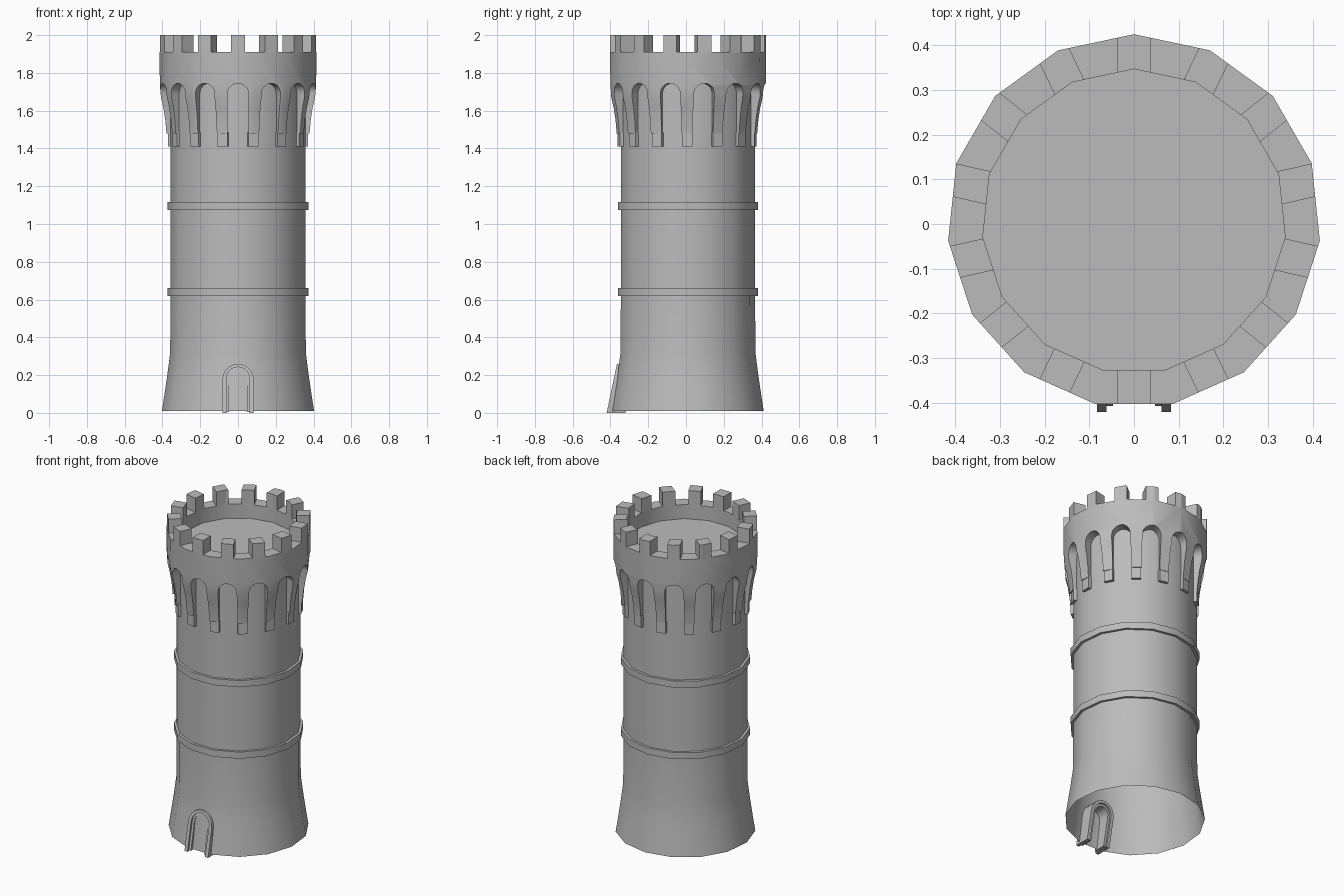
import bpy, bmesh, math
from mathutils import Matrix, Vector

cube = bpy.data.objects.get("Cube")
if cube:
    bpy.data.objects.remove(cube, do_unlink=True)

SIDES, BAYS, CENTRE_Y = 15, 14, 0.0065
CENTRE = Matrix.Translation((0, CENTRE_Y, 0))

stone = bpy.data.materials.new("grey stone")
stone.use_nodes = True
stone.diffuse_color = (0.5, 0.5, 0.5, 1)
stone.node_tree.nodes["Principled BSDF"].inputs["Base Color"].default_value = (0.5, 0.5, 0.5, 1)


def make(name, bm, smooth=False):
    bmesh.ops.recalc_face_normals(bm, faces=bm.faces)
    mesh = bpy.data.meshes.new(name)
    bm.to_mesh(mesh)
    bm.free()
    mesh.materials.append(stone)
    obj = bpy.data.objects.new(name, mesh)
    bpy.context.collection.objects.link(obj)
    if smooth:
        shade(obj)
    return obj


def select(obj):
    bpy.ops.object.select_all(action="DESELECT")
    obj.select_set(True)
    bpy.context.view_layer.objects.active = obj


def shade(obj):
    select(obj)
    bpy.ops.object.shade_smooth_by_angle(angle=math.radians(32))


def lathe(name, profile, closed=True, smooth=True):
    """Turn a (radius, height) profile into a ring with a corner at the back."""
    bm = bmesh.new()
    rings = []
    for i in range(SIDES):
        a = math.tau * i / SIDES
        rings.append([bm.verts.new((r * math.sin(a), r * math.cos(a) + CENTRE_Y, z))
                      for r, z in profile])
    steps = len(profile) if closed else len(profile) - 1
    for i in range(SIDES):
        p, q = rings[i], rings[(i + 1) % SIDES]
        for j in range(steps):
            k = (j + 1) % len(profile)
            bm.faces.new((p[j], q[j], q[k], p[k]))
    return make(name, bm, smooth)


def arch(half, bottom, top, steps=10):
    """Outline of a round-headed opening as (x, z) points."""
    pts = [(half, bottom)]
    for i in range(steps + 1):
        a = math.pi * i / steps
        pts.append((half * math.cos(a), top - half + half * math.sin(a)))
    return pts + [(-half, bottom)]


def add_prism(bm, outline, near, far, matrix):
    """Extrude an (x, z) outline along y, then place it."""
    a, b = ([bm.verts.new(matrix @ Vector((x, y, z))) for x, z in outline] for y in (near, far))
    bm.faces.new(a)
    bm.faces.new(b)
    for i in range(len(a)):
        j = (i + 1) % len(a)
        bm.faces.new((a[i], a[j], b[j], b[i]))


def around(name, outline, near, far, offset=0.0):
    """Repeat a prism once per bay around the tower."""
    bm = bmesh.new()
    for i in range(BAYS):
        turn = Matrix.Rotation(math.tau * (i + offset) / BAYS, 4, "Z")
        add_prism(bm, outline, near, far, CENTRE @ turn)
    return make(name, bm)


def rect(half, bottom, top):
    return [(-half, bottom), (half, bottom), (half, top), (-half, top)]


def cut(obj, cutter, operation):
    mod = obj.modifiers.new("cut", "BOOLEAN")
    mod.operation, mod.solver, mod.object = operation, "EXACT", cutter
    select(obj)
    bpy.ops.object.modifier_apply(modifier=mod.name)
    bpy.data.objects.remove(cutter, do_unlink=True)


# Hollow shaft with flared foot, open underneath
lathe("tower_shaft", [(0.405, 0.01), (0.391, 0.1), (0.375, 0.21), (0.361, 0.32),
                      (0.359, 0.7), (0.359, 1.8)], closed=False)

# Two string courses
for name, z in (("lower_band", 0.62), ("upper_band", 1.075)):
    lathe(name, [(0.35, z), (0.375, z), (0.375, z + 0.042), (0.35, z + 0.042)])

# Overhanging crown with a ring of arches cut through it
crown = lathe("crown", [(0.34, 1.48), (0.382, 1.48), (0.388, 1.55), (0.398, 1.615), (0.411, 1.67),
                        (0.416, 1.74), (0.418, 1.91), (0.34, 1.91)], smooth=False)
cut(crown, around("arch_cutter", arch(0.055, 1.4, 1.745), 0.347, 0.5), "DIFFERENCE")
shade(crown)

# Corbel blocks under the piers
around("corbels", rect(0.028, 1.41, 1.485), 0.34, 0.371, offset=0.5)

# Battlements trimmed to the shape of the parapet
merlons = lathe("merlons", [(0.34, 1.908), (0.418, 1.908), (0.418, 2.0), (0.34, 2.0)], smooth=False)
cut(merlons, around("merlon_cutter", rect(0.037, 1.8, 2.1), 0.2, 0.6), "INTERSECT")

# Roof deck inside the parapet
bm = bmesh.new()
bmesh.ops.create_circle(bm, cap_ends=True, segments=SIDES, radius=0.35,
                        matrix=Matrix.Translation((0, CENTRE_Y, 1.82)) @ Matrix.Rotation(math.pi / 2, 4, "Z"))
make("roof_deck", bm)


def door_frame(name, outer, inner, front, back):
    """Arched frame that leans back with the flared wall."""
    bm = bmesh.new()
    loops = [[bm.verts.new((x, y + 0.21 * z, z)) for x, z in line]
             for line, y in ((outer, front), (inner, front), (inner, back), (outer, back))]
    for j in range(4):
        a, b = loops[j], loops[(j + 1) % 4]
        for i in range(len(a) - 1):
            bm.faces.new((a[i], a[i + 1], b[i + 1], b[i]))
    for end in (0, -1):
        bm.faces.new([loop[end] for loop in loops])
    make(name, bm, smooth=True)


door_frame("door_surround", arch(0.083, 0, 0.26), arch(0.062, 0, 0.243), -0.42, -0.32)
door_frame("door_inner_frame", arch(0.063, 0.005, 0.244), arch(0.047, 0.005, 0.23), -0.408, -0.33)
